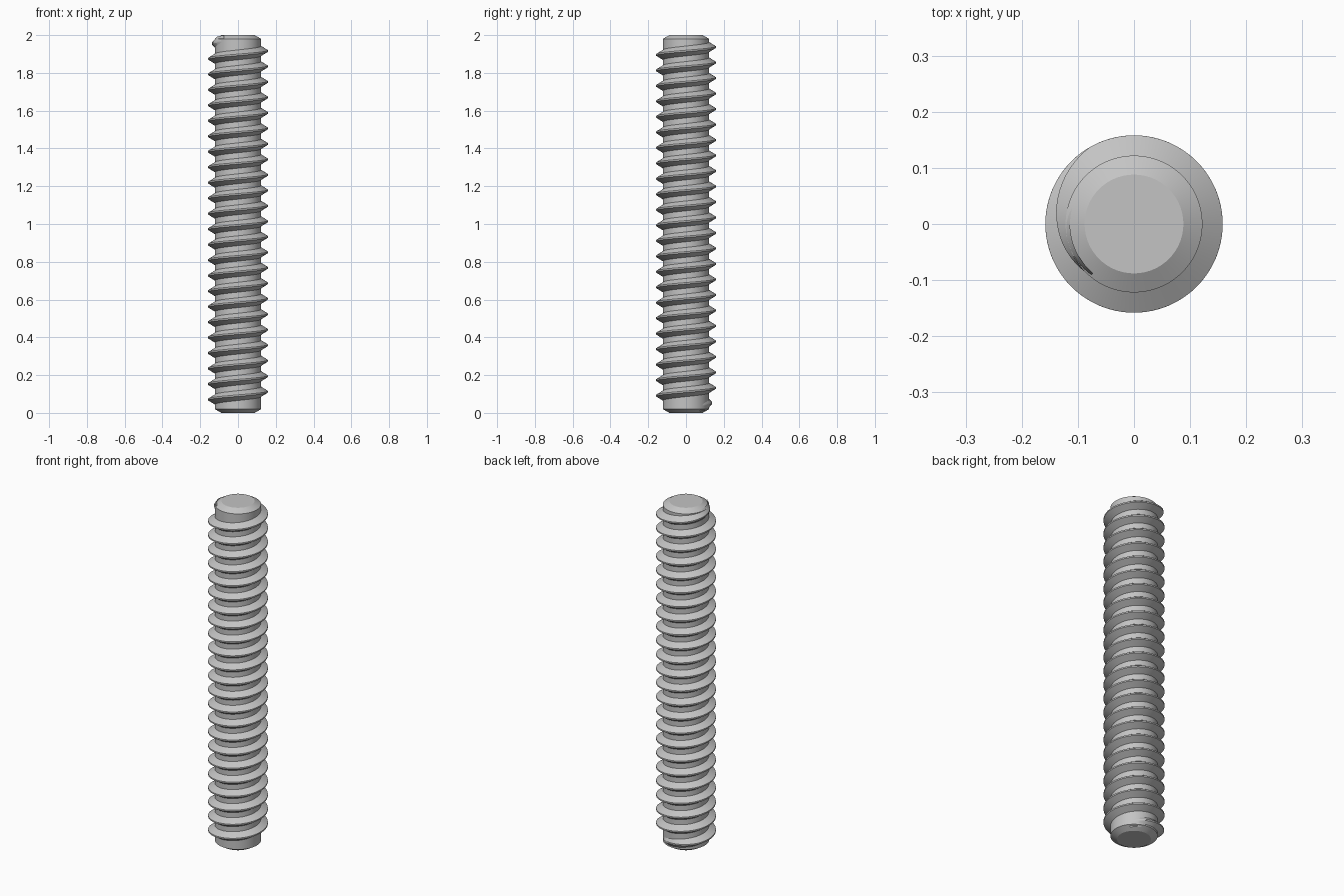
import bpy, bmesh
from math import sin, cos, pi, radians

cube = bpy.data.objects.get("Cube")
if cube:
    bpy.data.objects.remove(cube, do_unlink=True)

SEGMENTS = 72
CORE, CREST, INNER = 0.122, 0.158, 0.114
PITCH, TURNS = 0.082, 22
TOP_CREST_Z = 1.916      # height of the last full crest on the +x side

steel = bpy.data.materials.new("light grey steel")
steel.use_nodes = True
grey = (0.55, 0.55, 0.55, 1)
steel.diffuse_color = grey
steel.node_tree.nodes["Principled BSDF"].inputs["Base Color"].default_value = grey


def sweep_object(name, rings, closed):
    """Skin a list of equal point rings and cap the ends, or join last to first."""
    bm = bmesh.new()
    loops = [[bm.verts.new(p) for p in ring] for ring in rings]
    n = len(loops[0])
    for a, b in zip(loops, loops[1:]):
        for i in range(n):
            j = (i + 1) % n
            bm.faces.new((a[i], a[j], b[j], b[i]))
    if closed:
        bm.faces.new(loops[0])
        bm.faces.new(loops[-1])
    bmesh.ops.recalc_face_normals(bm, faces=bm.faces)
    mesh = bpy.data.meshes.new(name)
    bm.to_mesh(mesh)
    bm.free()
    mesh.materials.append(steel)
    obj = bpy.data.objects.new(name, mesh)
    bpy.context.collection.objects.link(obj)
    bpy.ops.object.select_all(action="DESELECT")
    obj.select_set(True)
    bpy.context.view_layer.objects.active = obj
    bpy.ops.object.shade_smooth_by_angle(angle=radians(25))
    return obj


# Core rod with a chamfer at each end
profile = [(0.088, 0), (CORE, 0.02), (CORE, 1.98), (0.088, 2)]
angles = [2 * pi * i / SEGMENTS for i in range(SEGMENTS)]
sweep_object("core_rod",
             [[(r * cos(a), r * sin(a), z) for a in angles] for r, z in profile], True)

# Helical thread that fades into the core at both ends
start, end = radians(-320), 2 * pi * TURNS + radians(230)
fade = radians(110)
steps = int((end - start) / (2 * pi) * SEGMENTS)
rings = []
for i in range(steps + 1):
    t = start + (end - start) * i / steps
    full = min(1, (t - start) / fade, (end - t) / fade)
    crest = CORE - 0.002 + (CREST - CORE + 0.002) * full
    z = TOP_CREST_Z + (t / (2 * pi) - TURNS) * PITCH
    section = [(INNER, -0.031), (crest, -0.004), (crest, 0.004), (INNER, 0.031)]
    rings.append([(r * cos(t), r * sin(t), z + dz) for r, dz in section])
sweep_object("helical_thread", rings, True)
